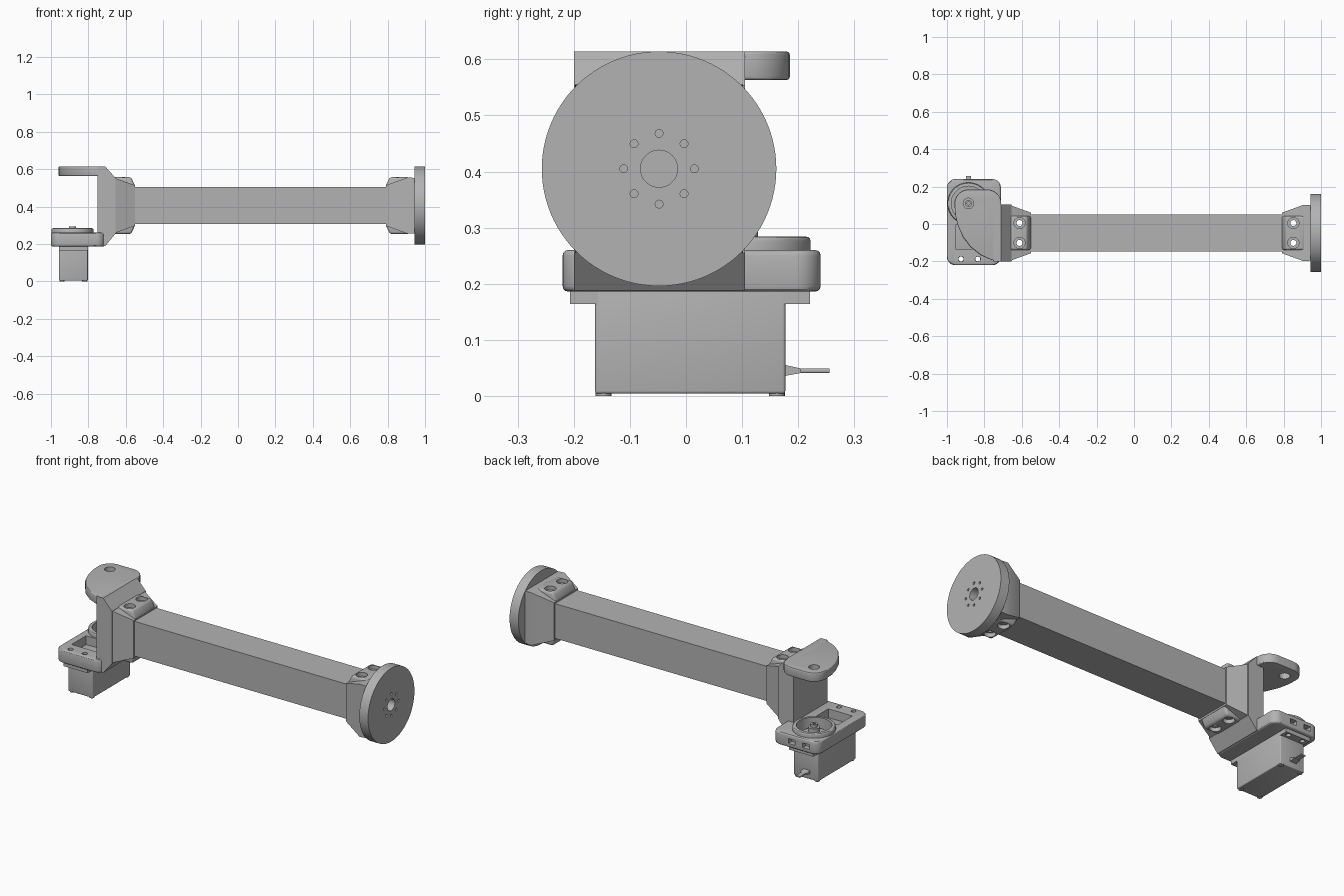
import bpy, bmesh, math
from mathutils import Vector

if "Cube" in bpy.data.objects:
    bpy.data.objects.remove(bpy.data.objects["Cube"], do_unlink=True)

grey = bpy.data.materials.new("plain_grey")
grey.use_nodes = True
grey.diffuse_color = (0.45, 0.45, 0.45, 1)
grey.node_tree.nodes["Principled BSDF"].inputs["Base Color"].default_value = (0.45, 0.45, 0.45, 1)

CY, CZ = -0.048, 0.405        # tube axis
PX, PY = -0.885, 0.11         # pivot axis
SCREWS = (-0.925, -0.835)     # mounting screw columns


def finish(name, bm):
    bmesh.ops.recalc_face_normals(bm, faces=bm.faces[:])
    mesh = bpy.data.meshes.new(name)
    bm.to_mesh(mesh)
    bm.free()
    mesh.materials.append(grey)
    obj = bpy.data.objects.new(name, mesh)
    bpy.context.collection.objects.link(obj)
    return obj


def prism(name, outline, lo, hi, axis="z"):
    place = {"x": lambda a, b, h: (h, a, b),
             "y": lambda a, b, h: (a, h, b),
             "z": lambda a, b, h: (a, b, h)}[axis]
    bm = bmesh.new()
    face = bm.faces.new([bm.verts.new(place(a, b, lo)) for a, b in outline])
    new = bmesh.ops.extrude_face_region(bm, geom=[face])["geom"]
    shift = Vector(place(0, 0, hi - lo))
    bmesh.ops.translate(bm, vec=shift, verts=[v for v in new if isinstance(v, bmesh.types.BMVert)])
    return finish(name, bm)


def arc(a, b, r, start, end, n=8):
    angles = [math.radians(start + (end - start) * i / n) for i in range(n + 1)]
    return [(a + r * math.cos(t), b + r * math.sin(t)) for t in angles]


def circle(a, b, r, n=48):
    return arc(a, b, r, 0, 360, n)[:-1]


def rect(a0, a1, b0, b1, r=0):
    if not r:
        return [(a0, b0), (a1, b0), (a1, b1), (a0, b1)]
    return (arc(a1 - r, b1 - r, r, 0, 90) + arc(a0 + r, b1 - r, r, 90, 180)
            + arc(a0 + r, b0 + r, r, 180, 270) + arc(a1 - r, b0 + r, r, 270, 360))


def apply(obj, mod):
    bpy.ops.object.select_all(action="DESELECT")
    bpy.context.view_layer.objects.active = obj
    obj.select_set(True)
    bpy.ops.object.modifier_apply(modifier=mod.name)


def bevel(obj, width, segments=3):
    mod = obj.modifiers.new("soft_edges", "BEVEL")
    mod.width, mod.segments = width, segments
    mod.limit_method, mod.angle_limit = "ANGLE", math.radians(40)
    apply(obj, mod)
    return obj


def cut(obj, outline, lo, hi, axis="z"):
    cutter = prism("cutter", outline, lo, hi, axis)
    mod = obj.modifiers.new("cut", "BOOLEAN")
    mod.operation, mod.solver, mod.object = "DIFFERENCE", "EXACT", cutter
    apply(obj, mod)
    bpy.data.objects.remove(cutter, do_unlink=True)


# Square tube
prism("square_tube", rect(CY - 0.1, CY + 0.1, CZ - 0.098, CZ + 0.1), -0.56, 0.8, "x")


# Flared clamp with screw pads at each end of the tube
def clamp(side, x, d, back):
    bm = bmesh.new()
    for dx, h in ((0, 0.108), (0.115, 0.15), (back, 0.148)):
        for sy in (-h, h):
            for sz in (-h, h):
                bm.verts.new((x + d * dx, CY + sy, CZ + sz))
    bmesh.ops.convex_hull(bm, input=bm.verts[:])
    body = finish(side + "_clamp", bm)
    profile = [(x + d * dx, CZ + z) for dx, z in
               ((0.001, 0.108), (0.022, 0.152), (0.125, 0.152),
                (0.125, -0.152), (0.022, -0.152), (0.001, -0.108))]
    pad = prism(side + "_screw_pad", profile, CY - 0.092, CY + 0.092, "y")
    bevel(pad, 0.012)
    for part in (body, pad):
        for y in (CY - 0.053, CY + 0.053):
            hole_x = x + d * 0.062
            cut(part, circle(hole_x, y, 0.016, 24), 0.1, 0.7)
            cut(part, circle(hole_x, y, 0.03, 32), CZ + 0.13, 0.7)
            cut(part, circle(hole_x, y, 0.03, 32), 0.1, CZ - 0.13)


clamp("left", 0.79, 1, 0.16)
clamp("right", -0.55, -1, 0.12)

# Round flange with its bolt circle
flange = prism("round_flange", circle(CY, CZ, 0.209, 96), 0.945, 1.0, "x")
cut(flange, circle(CY, CZ, 0.033), 0.955, 1.1, "x")
for i in range(8):
    t = i * math.pi / 4
    cut(flange, circle(CY + 0.063 * math.cos(t), CZ + 0.063 * math.sin(t), 0.007, 16), 0.96, 1.1, "x")

# Fork: upright wall
wall = [(-0.752, 0.614), (-0.71, 0.614), (-0.655, 0.553),
        (-0.655, 0.255), (-0.71, 0.188), (-0.752, 0.188)]
prism("fork_wall", wall, -0.2, 0.105, "y")

# Fork: curved upper arm
upper = ([(-0.71, -0.2), (-0.76, -0.193), (-0.82, -0.167), (-0.875, -0.123),
          (-0.915, -0.07), (-0.943, -0.005), (-0.956, 0.05)]
         + arc(PX, PY, 0.075, 180, 90, 10)
         + arc(-0.785, 0.11, 0.075, 90, 0, 8))
arm = bevel(prism("fork_upper_arm", upper, 0.563, 0.614), 0.006)
cut(arm, circle(PX, PY, 0.028), 0.5, 0.7)

# Fork: lower plate holding the servo
plate = bevel(prism("fork_lower_plate", rect(-1.0, -0.712, -0.22, 0.24, 0.045), 0.186, 0.26), 0.01)
ring = bevel(prism("bearing_ring", circle(PX, PY, 0.112, 64), 0.23, 0.284), 0.008)
for part in (plate, ring):
    cut(part, circle(PX, PY, 0.092, 64), 0.215, 0.4)
cut(plate, rect(-0.955, -0.803, -0.135, -0.005), 0.1, 0.4)
for x in SCREWS:
    cut(plate, circle(x, -0.187, 0.014, 24), 0.1, 0.4)
    cut(plate, rect(x - 0.021, x + 0.021, 0.209, 0.236), 0.21, 0.3, "y")

# Servo motor
body = bevel(prism("servo_body", rect(-0.957, -0.803, -0.162, 0.177), 0.004, 0.21), 0.005)
tabs = prism("servo_tabs", rect(-0.957, -0.803, -0.207, 0.221), 0.164, 0.187)
for x in SCREWS:
    for y in (-0.187, 0.2):
        cut(tabs, circle(x, y, 0.013, 24), 0.1, 0.25)
for x in (-0.941, -0.819):
    for y in (-0.147, 0.162):
        prism("servo_corner_screw", circle(x, y, 0.014, 20), 0, 0.018)

# Output disc, hub and shaft
prism("servo_horn", circle(PX, PY, 0.07), 0.205, 0.235)
prism("servo_hub", circle(PX, PY, 0.031), 0.23, 0.275)
shaft = prism("servo_shaft", circle(PX, PY, 0.018, 24), 0.27, 0.292)
cut(shaft, circle(PX, PY, 0.008, 16), 0.275, 0.4)

# Cable with tapered strain relief
relief = [(0.17, 0.036), (0.178, 0.036), (0.205, 0.041), (0.205, 0.049), (0.178, 0.055), (0.17, 0.055)]
prism("cable_relief", relief, PX - 0.02, PX + 0.02, "x")
prism("servo_cable", rect(PX - 0.014, PX + 0.014, 0.041, 0.049, 0.003), 0.2, 0.256, "y")

# Smooth the curved sides and keep the edges crisp
bpy.ops.object.select_all(action="DESELECT")
for obj in bpy.context.collection.objects:
    if obj.type == "MESH" and grey.name in obj.data.materials:
        obj.select_set(True)
        bpy.context.view_layer.objects.active = obj
bpy.ops.object.shade_smooth_by_angle(angle=math.radians(30))
